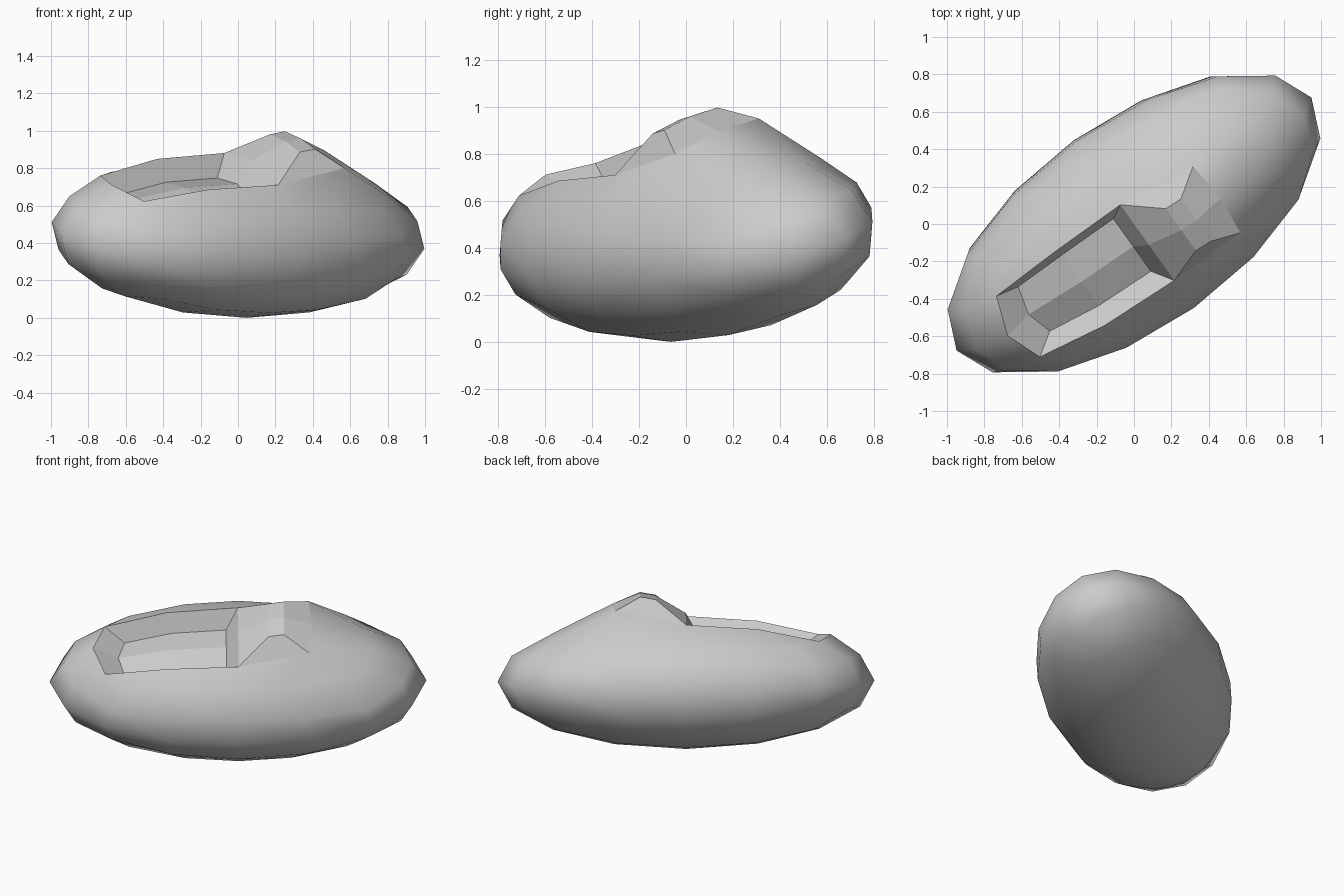
import bpy, bmesh, math
from mathutils import Matrix, Vector

if "Cube" in bpy.data.objects:
    bpy.data.objects.remove(bpy.data.objects["Cube"])

bm = bmesh.new()

# Body: quad sphere, addressed by its cube grid coordinates (-2..2)
bmesh.ops.create_cube(bm, size=2)
bmesh.ops.subdivide_edges(bm, edges=bm.edges[:], cuts=3, use_grid_fill=True)
grid = {}
for v in bm.verts:
    grid[tuple(round(c * 2) for c in v.co)] = v
    v.co = Vector([math.tan(c * math.pi / 4) for c in v.co]).normalized()


def top(i, j):
    return grid[(i, j, 2)]


# Opening rim and rear foot of the hump
rim_shape = {-2: (-0.706, 0.37, 0.63), -1: (-0.38, 0.44, 0.82),
             0: (0.0, 0.46, 0.89), 1: (0.375, 0.405, 1.09)}
for i, (x, y, z) in rim_shape.items():
    for s in (-1, 1):
        top(i, s).co = (x, s * y, z)
top(-2, 0).co = (-0.77, 0, 0.68)
top(1, 0).co = (0.39, 0, 1.14)

# Remove the top patch that becomes the opening and the hump
patch = {top(i, j) for i in range(-2, 2) for j in (-1, 0, 1)}
bmesh.ops.delete(bm, geom=[f for f in bm.faces if all(v in patch for v in f.verts)],
                 context='FACES_ONLY')
added = []


def face(*verts):
    added.append(bm.faces.new(verts))


def strip(a, b):
    for k in range(len(a) - 1):
        face(a[k], a[k + 1], b[k + 1], b[k])


def row(x, y, z_side, z_mid, x_mid):
    return [bm.verts.new(p) for p in
            ((x, -y, z_side), (x_mid, 0, z_mid), (x, y, z_side))]


# Sunken opening: floor and sloping walls
floor = {-2: row(-0.60, 0.27, 0.43, 0.48, -0.635),
         -1: row(-0.35, 0.31, 0.57, 0.64, -0.35),
         0: row(-0.063, 0.32, 0.62, 0.69, -0.063)}
strip(floor[-2], floor[-1])
strip(floor[-1], floor[0])
loop = [(-2, -1), (-2, 0), (-2, 1), (-1, 1), (0, 1), (0, 0), (0, -1), (-1, -1), (-2, -1)]
strip([top(i, j) for i, j in loop], [floor[i][j + 1] for i, j in loop])

# Raised hump behind the opening
rows = [[top(0, j) for j in (-1, 0, 1)],
        row(0.16, 0.255, 1.235, 1.26, 0.16),
        row(0.242, 0.257, 1.275, 1.30, 0.242),
        [top(1, j) for j in (-1, 0, 1)]]
for a, b in zip(rows, rows[1:]):
    strip(a, b)
for side in (0, 2):
    face(*[r[side] for r in rows])

# Clean up, shade, and set the tilted, stretched pose
bmesh.ops.delete(bm, geom=[e for e in bm.edges if not e.link_faces], context='EDGES')
bmesh.ops.delete(bm, geom=[v for v in bm.verts if not v.link_faces], context='VERTS')
bmesh.ops.recalc_face_normals(bm, faces=bm.faces[:])
for f in bm.faces:
    f.smooth = True
for f in added:
    for e in f.edges:
        e.smooth = False
bm.transform(Matrix.Translation((0, 0, 0.44))
             @ Matrix.Rotation(math.radians(35.5), 4, 'Z')
             @ Matrix.Rotation(math.radians(19), 4, 'X')
             @ Matrix.Diagonal((1.165, 0.571, 0.4225, 1)))

mesh = bpy.data.meshes.new("slipper_body")
bm.to_mesh(mesh)
bm.free()
bpy.context.collection.objects.link(bpy.data.objects.new("slipper_body", mesh))
